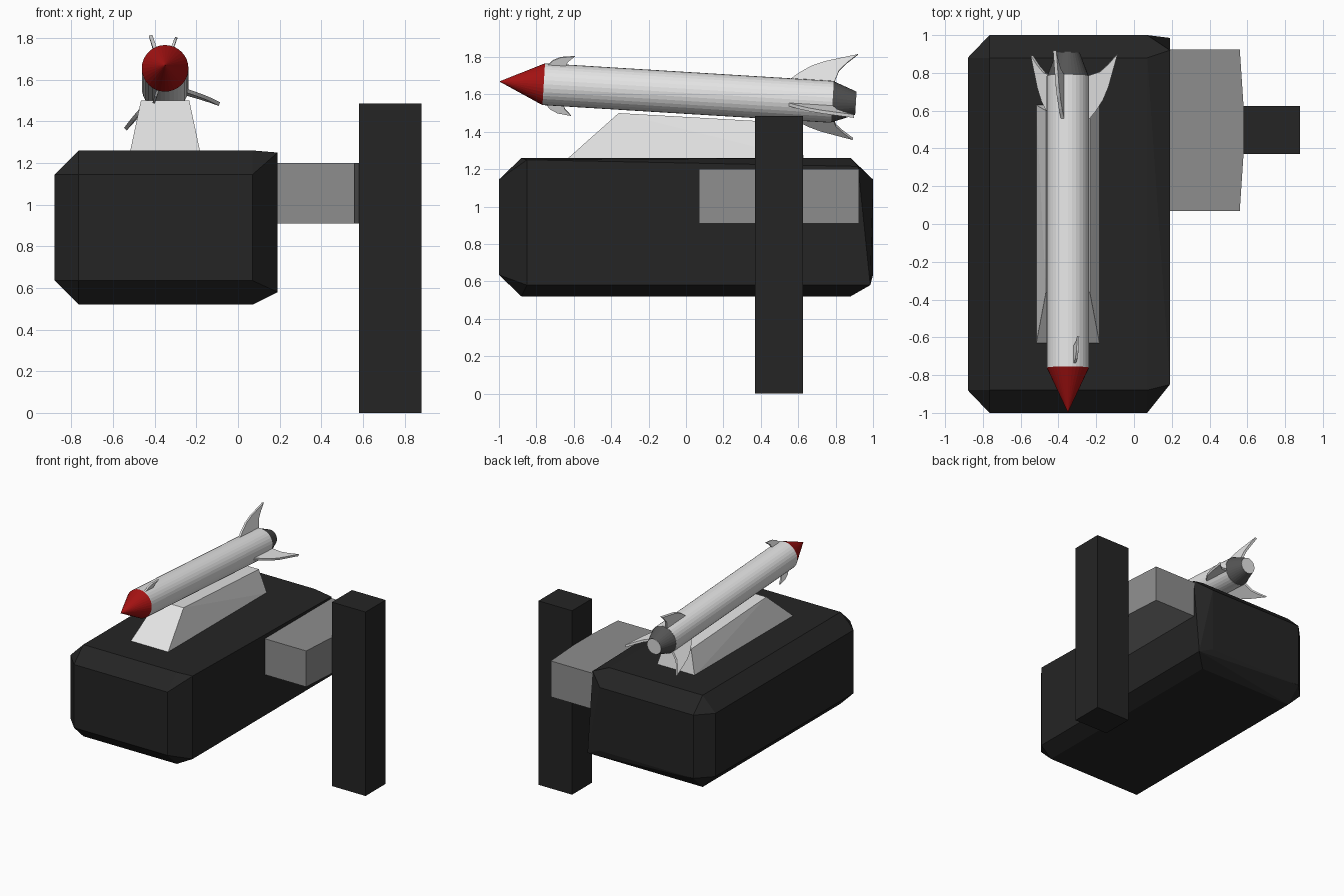
import bpy, bmesh, math
from mathutils import Matrix, Vector

if "Cube" in bpy.data.objects:
    bpy.data.objects.remove(bpy.data.objects["Cube"])


def material(name, r, g, b):
    m = bpy.data.materials.new(name)
    m.diffuse_color = (r, g, b, 1)
    m.use_nodes = True
    m.node_tree.nodes["Principled BSDF"].inputs["Base Color"].default_value = m.diffuse_color
    return m


CHARCOAL = material("charcoal", 0.018, 0.018, 0.018)
GREY = material("mid grey", 0.27, 0.27, 0.27)
WHITE = material("off white", 0.78, 0.78, 0.78)
RED = material("red", 0.38, 0.006, 0.006)
DARK = material("dark grey", 0.09, 0.09, 0.09)

# The rocket's length runs along its local y and dips slightly to the back
ROCKET = Matrix.Translation((-0.35, 0, 1.608)) @ Matrix.Rotation(-0.061, 4, 'X')


def finish(name, bm, mat, matrix=Matrix()):
    bmesh.ops.recalc_face_normals(bm, faces=bm.faces)
    me = bpy.data.meshes.new(name)
    bm.to_mesh(me)
    bm.free()
    me.materials.append(mat)
    ob = bpy.data.objects.new(name, me)
    ob.matrix_world = matrix
    bpy.context.collection.objects.link(ob)
    return ob


def hull(name, points, mat):
    """Convex solid around a few corner points."""
    bm = bmesh.new()
    for p in points:
        bm.verts.new(p)
    bmesh.ops.convex_hull(bm, input=bm.verts)
    bmesh.ops.dissolve_limit(bm, angle_limit=0.01, verts=bm.verts, edges=bm.edges)
    return finish(name, bm, mat)


def prism(name, outline, z0, z1, mat):
    """Vertical extrusion of an xy outline."""
    bm = bmesh.new()
    face = bm.faces.new([bm.verts.new((x, y, z0)) for x, y in outline])
    new = bmesh.ops.extrude_face_region(bm, geom=[face])["geom"]
    bmesh.ops.translate(bm, vec=(0, 0, z1 - z0),
                        verts=[v for v in new if isinstance(v, bmesh.types.BMVert)])
    return finish(name, bm, mat)


def tube(name, y0, y1, r0, r1, mat):
    """Cone or cylinder along the rocket axis."""
    bm = bmesh.new()
    bmesh.ops.create_cone(bm, cap_ends=True, segments=32, radius1=r0, radius2=r1,
                          depth=y1 - y0,
                          matrix=Matrix.Translation((0, (y0 + y1) / 2, 0))
                          @ Matrix.Rotation(-math.pi / 2, 4, 'X'))
    return finish(name, bm, mat, ROCKET)


def fin(name, outline, angle, thick):
    """Thin plate standing radially on the rocket; outline is (along, outward)."""
    a = math.radians(angle)
    out = Vector((math.cos(a), 0, math.sin(a)))
    side = Vector((-math.sin(a), 0, math.cos(a))) * thick
    bm = bmesh.new()
    face = bm.faces.new([bm.verts.new(out * r + Vector((0, s, 0)) - side / 2)
                         for s, r in outline])
    new = bmesh.ops.extrude_face_region(bm, geom=[face])["geom"]
    bmesh.ops.translate(bm, vec=side,
                        verts=[v for v in new if isinstance(v, bmesh.types.BMVert)])
    return finish(name, bm, WHITE, ROCKET)


# Main block with chamfered edges; its right side is slightly uneven
X0, X1 = -0.765, 0.07
corners = [(x, y, z) for x in (X0, X1) for y in (-0.88, 0.88) for z in (0.52, 1.26)]
corners += [(x, y, z) for x in (X0, X1) for y in (-1, 1) for z in (0.635, 1.145)]
corners += [(-0.88, y, z) for y in (-0.88, 0.88) for z in (0.635, 1.145)]
corners += [(0.19, -0.85, 0.58), (0.19, -0.85, 1.25),
            (0.19, 0.985, 0.58), (0.19, 0.92, 1.215)]
hull("main_block", corners, CHARCOAL)

# Side arm and upright post
prism("side_arm", [(0.17, 0.07), (0.56, 0.07), (0.58, 0.37), (0.58, 0.625),
                   (0.56, 0.925), (0.17, 0.925)], 0.91, 1.2, GREY)
prism("post", [(0.58, 0.37), (0.88, 0.37), (0.88, 0.625), (0.58, 0.625)],
      0, 1.485, CHARCOAL)

# Tapered pylon under the rocket
pylon = []
for s in (-1, 1):
    pylon += [(-0.35 + s * 0.168, y, 1.255) for y in (-0.635, 0.63)]
    pylon += [(-0.35 + s * 0.116, -0.36, 1.5), (-0.35 + s * 0.116, 0.6, 1.445)]
hull("pylon", pylon, WHITE)

# Rocket body, nose, nozzle and nozzle end plate
tube("rocket_body", -0.762, 0.785, 0.112, 0.112, WHITE)
tube("nose_cone", -1.0, -0.762, 0, 0.112, RED)
tube("nozzle", 0.785, 0.908, 0.11, 0.063, DARK)
tube("nozzle_plate", 0.906, 0.91, 0.062, 0.062, WHITE)

# Three swept tail fins and two small nose fins
TAIL = [(0.54, 0.1), (0.6, 0.15), (0.66, 0.19), (0.73, 0.22), (0.905, 0.27),
        (0.85, 0.22), (0.81, 0.175), (0.785, 0.1)]
NOSE = [(-0.755, 0.1), (-0.72, 0.138), (-0.68, 0.158), (-0.605, 0.168),
        (-0.64, 0.135), (-0.655, 0.1)]
for i in range(3):
    fin(f"tail_fin_{i + 1}", TAIL, 105 + 120 * i, 0.018)
for i in range(2):
    fin(f"nose_fin_{i + 1}", NOSE, 71 + 180 * i, 0.012)
